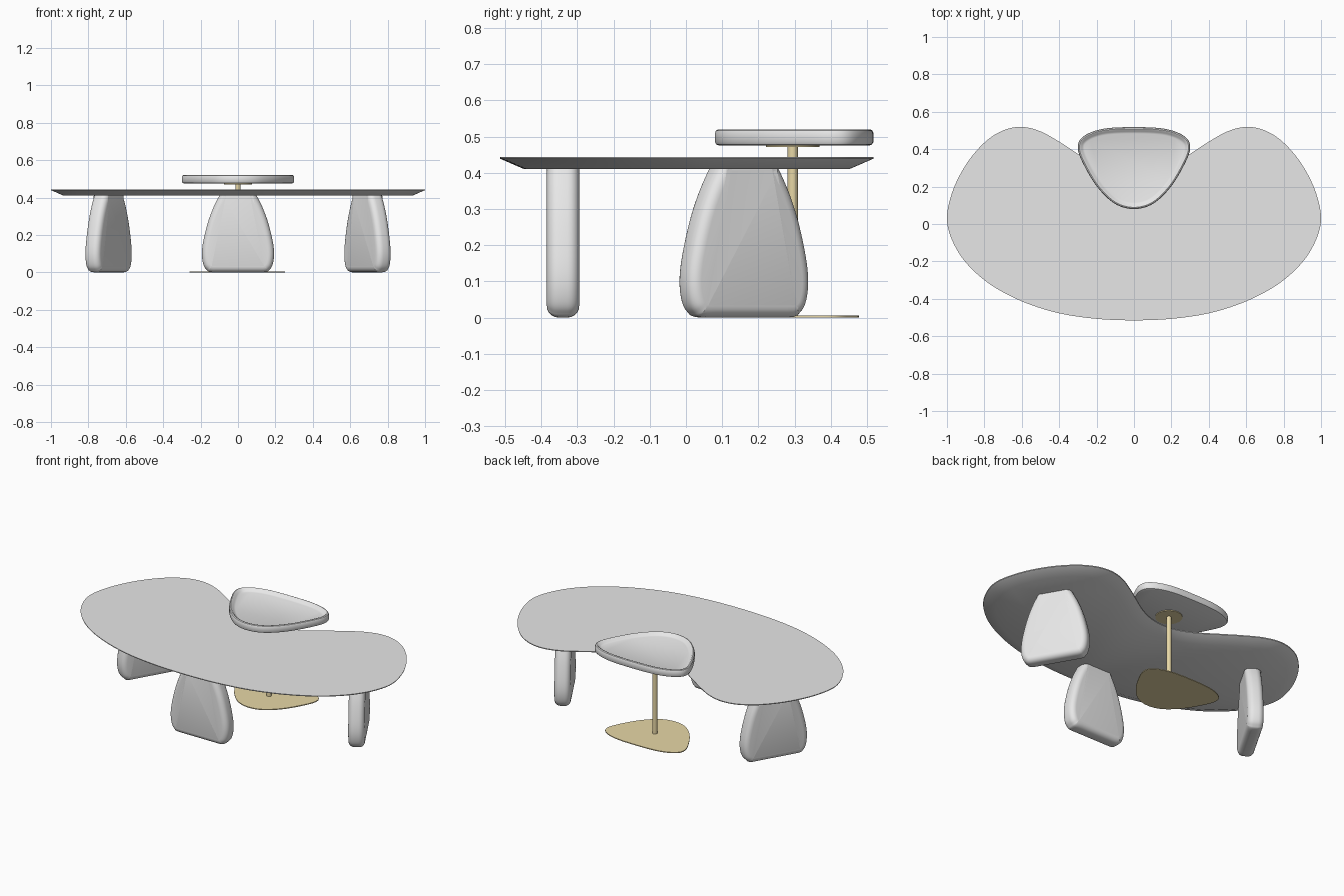
import bpy, bmesh, math
from mathutils import Vector, Matrix

if "Cube" in bpy.data.objects:
    bpy.data.objects.remove(bpy.data.objects["Cube"])


def material(name, rgb):
    m = bpy.data.materials.new(name)
    m.diffuse_color = (*rgb, 1)
    m.use_nodes = True
    m.node_tree.nodes["Principled BSDF"].inputs["Base Color"].default_value = m.diffuse_color
    return m


GREY = material("light grey", (0.8, 0.8, 0.8))
GOLD = material("pale brass", (0.8, 0.68, 0.38))


def mirrored(half):
    """Close a half outline, running from x=0 to x=0, across the y axis."""
    return half + [(-x, y) for x, y in reversed(half[1:-1])]


def smooth_loop(pts, steps=10):
    """Closed Catmull-Rom curve through the points."""
    p = [Vector(q) for q in pts]
    n, out = len(p), []
    for i in range(n):
        a, b, c, d = (p[(i + k) % n] for k in (-1, 0, 1, 2))
        for s in range(steps):
            t = s / steps
            out.append(0.5 * (2 * b + (c - a) * t + (2 * a - 5 * b + 4 * c - d) * t * t
                              + (3 * b - a - 3 * c + d) * t ** 3))
    return out


def inset(loop, d):
    """Move a counter-clockwise loop inward by d."""
    n, out = len(loop), []
    for i in range(n):
        t = (loop[(i + 1) % n] - loop[i - 1]).normalized()
        out.append(loop[i] + Vector((-t.y, t.x)) * d)
    return out


def finish(bm, name, mat, angle=35):
    bmesh.ops.recalc_face_normals(bm, faces=bm.faces)
    me = bpy.data.meshes.new(name)
    bm.to_mesh(me)
    bm.free()
    me.materials.append(mat)
    ob = bpy.data.objects.new(name, me)
    bpy.context.collection.objects.link(ob)
    bpy.ops.object.select_all(action='DESELECT')
    ob.select_set(True)
    bpy.context.view_layer.objects.active = ob
    bpy.ops.object.shade_smooth_by_angle(angle=math.radians(angle))
    return ob


def loft(name, loop, levels, mat):
    """Stack inset copies of an outline; levels are (inset, z)."""
    bm = bmesh.new()
    rings = [[bm.verts.new((*p, z)) for p in inset(loop, d)] for d, z in levels]
    n = len(loop)
    for r, s in zip(rings, rings[1:]):
        for i in range(n):
            j = (i + 1) % n
            bm.faces.new((r[i], r[j], s[j], s[i]))
    bm.faces.new(rings[0][::-1])
    bm.faces.new(rings[-1])
    return finish(bm, name, mat)


def cylinder(name, r, z0, z1, y, mat):
    bm = bmesh.new()
    bmesh.ops.create_cone(bm, cap_ends=True, segments=40, radius1=r, radius2=r, depth=z1 - z0,
                          matrix=Matrix.Translation((0, y, (z0 + z1) / 2)))
    return finish(bm, name, mat)


def leg(name, x, y, turn):
    """Pebble-shaped slab with rounded edges."""
    half = [(0.0, 0.0), (0.135, 0.0), (0.168, 0.014), (0.186, 0.045), (0.193, 0.1),
            (0.185, 0.17), (0.16, 0.27), (0.13, 0.35), (0.097, 0.415), (0.085, 0.437), (0, 0.437)]
    loop = smooth_loop(mirrored(half), 5)
    loop = [Vector((p.x, min(max(p.y, 0), 0.437))) for p in loop]
    bm = bmesh.new()
    r, t = 0.032, 0.045
    arc = [(r * (1 - math.sin(a)), t - r + r * math.cos(a))
           for a in (math.pi / 2 * k / 5 for k in range(6))]
    levels = [(d, -h) for d, h in arc] + [(d, h) for d, h in reversed(arc)]
    rings = [[bm.verts.new((p.x, h, p.y)) for p in inset(loop, d)] for d, h in levels]
    n = len(loop)
    for a, b in zip(rings, rings[1:]):
        for i in range(n):
            j = (i + 1) % n
            bm.faces.new((a[i], a[j], b[j], b[i]))
    bm.faces.new(rings[0])
    bm.faces.new(rings[-1][::-1])
    bm.transform(Matrix.Translation((x, y, 0)) @ Matrix.Rotation(math.radians(turn), 4, 'Z'))
    return finish(bm, name, GREY)


# Kidney-shaped tabletop with an undercut edge
table = smooth_loop(mirrored([
    (0, -0.515), (0.22, -0.505), (0.43, -0.47), (0.63, -0.4), (0.8, -0.3), (0.93, -0.165),
    (0.998, 0.0), (0.975, 0.16), (0.9, 0.315), (0.8, 0.435), (0.7, 0.5), (0.6, 0.519),
    (0.5, 0.495), (0.4, 0.44), (0.3, 0.375), (0.2, 0.31), (0.1, 0.265), (0, 0.25)]))
loft("tabletop", table, [(0.068, 0.41), (0.001, 0.439), (0, 0.444)], GREY)

# Three slab legs, facing outward
leg("front_leg", 0, -0.34, 0)
leg("right_leg", 0.692, 0.16, -60)
leg("left_leg", -0.692, 0.16, 60)

# Raised tray with a recessed top
tray = mirrored([(0, 0.08), (0.1, 0.107), (0.19, 0.19), (0.26, 0.3), (0.3, 0.4),
                 (0.275, 0.465), (0.17, 0.508), (0, 0.518)])
loft("tray", smooth_loop(tray), [(0.013, 0.475), (0.004, 0.478), (0, 0.485), (0, 0.51),
                                 (0.003, 0.517), (0.009, 0.52), (0.015, 0.518),
                                 (0.024, 0.506), (0.035, 0.502)], GREY)

# Brass stand: base plate, pole and mounting disc
base = [(x * 0.85 - 0.004, 0.295 + (y - 0.3) * 0.84) for x, y in tray]
loft("stand_base", smooth_loop(base), [(0, 0), (0, 0.005)], GOLD)
cylinder("stand_pole", 0.014, 0.003, 0.476, 0.295, GOLD)
cylinder("stand_disc", 0.074, 0.471, 0.477, 0.295, GOLD)
